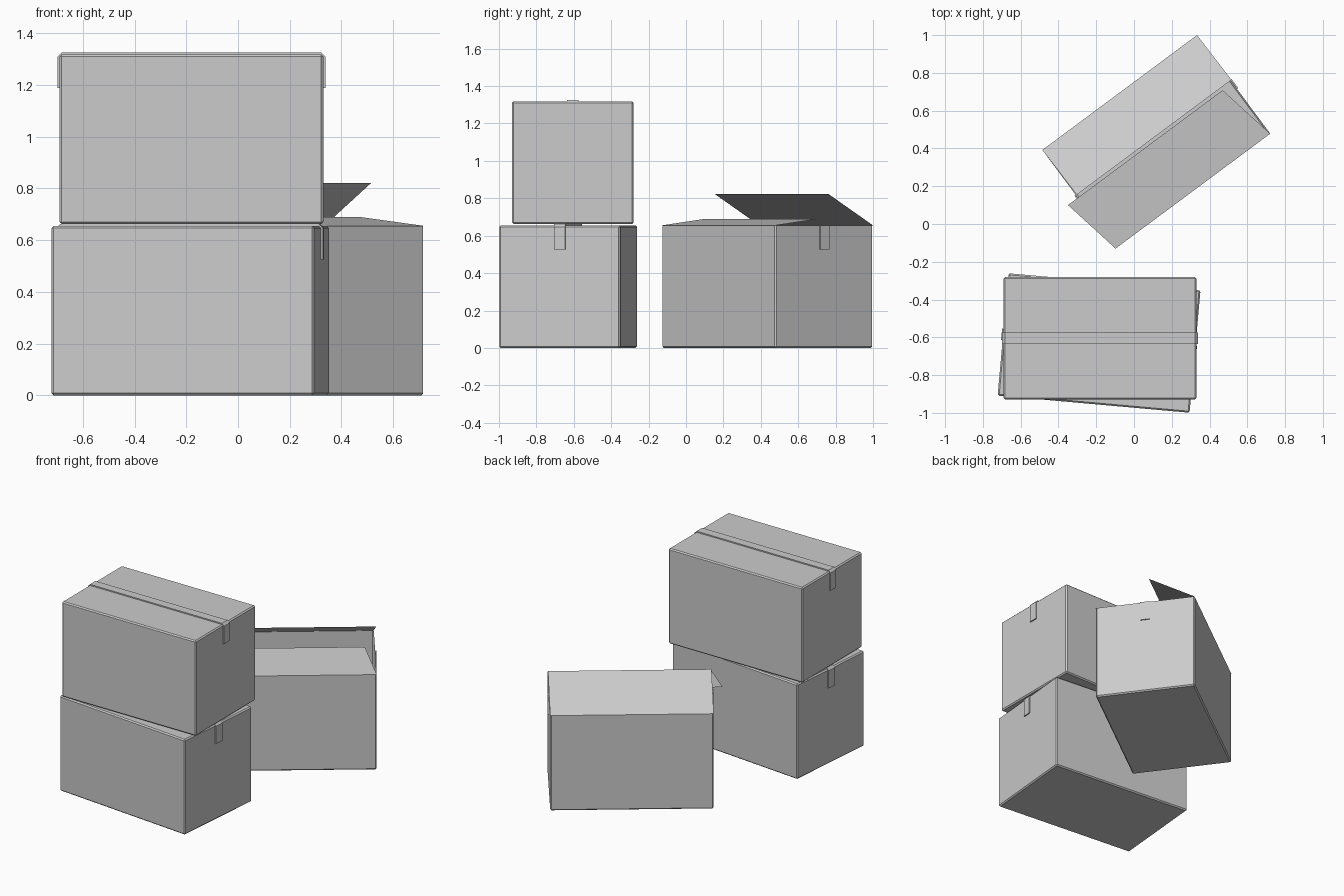
import bpy, bmesh
from math import radians
from mathutils import Matrix

if "Cube" in bpy.data.objects:
    bpy.data.objects.remove(bpy.data.objects["Cube"])

L, W, H = 1.02, 0.65, 0.655      # box length, width, height
T, TW, DROP = 0.008, 0.03, 0.13  # tape thickness, half width, overhang
BEV = 0.008


def finish(bm, name, place, normals=True):
    if normals:
        bmesh.ops.recalc_face_normals(bm, faces=bm.faces[:])
    me = bpy.data.meshes.new(name)
    bm.to_mesh(me)
    bm.free()
    ob = bpy.data.objects.new(name, me)
    bpy.context.collection.objects.link(ob)
    ob.matrix_world = place
    return ob


def placement(x, y, z, deg):
    return Matrix.Translation((x, y, z)) @ Matrix.Rotation(radians(deg), 4, 'Z')


def carton(name, place, opened=False):
    bm = bmesh.new()
    bmesh.ops.create_cube(bm, size=1, matrix=Matrix.Translation((0, 0, H / 2))
                          @ Matrix.Diagonal((L, W, H, 1)))
    edges = bm.edges[:]
    if opened:
        edges = [e for e in edges if min(v.co.z for v in e.verts) < H / 2]
    bmesh.ops.bevel(bm, geom=edges, offset=BEV, segments=1, affect='EDGES')
    bm.normal_update()
    if opened:
        top = [f for f in bm.faces if f.normal.z > 0.9]
        bmesh.ops.delete(bm, geom=top, context='FACES_ONLY')
    return finish(bm, name, place, not opened)


def strip(name, place, outline):
    # side profile in x/z, extruded across the tape width
    bm = bmesh.new()
    face = bm.faces.new([bm.verts.new((x, -TW, z)) for x, z in outline])
    new = bmesh.ops.extrude_face_region(bm, geom=[face])['geom']
    verts = [g for g in new if isinstance(g, bmesh.types.BMVert)]
    bmesh.ops.translate(bm, verts=verts, vec=(0, 2 * TW, 0))
    return finish(bm, name, place)


def flap(name, place, points):
    bm = bmesh.new()
    bm.faces.new([bm.verts.new(p) for p in points])
    return finish(bm, name, place, False)


# two stacked, taped cartons
a, b = L / 2, L / 2 + T
outer = [(b, H - DROP), (b, H - BEV), (a - BEV, H + T)]
inner = [(a, H - DROP), (a, H - BEV), (a - BEV, H)]


def mirror(side):
    return [(-x, z) for x, z in reversed(side)]


tape = outer + mirror(outer) + [(-x, z) for x, z in inner] + inner[::-1]
for label, place in (("lower", placement(-0.185, -0.63, 0, -5.1)),
                     ("upper", placement(-0.18, -0.605, H + T, 0))):
    carton(label + "_box", place)
    strip(label + "_box_tape", place, tape)

# opened carton with hollow inside
place = placement(0.118, 0.435, 0, 36.6)
carton("open_box", place, opened=True)

# long flaps: front one nearly closed and skewed, back one lifted
w = W / 2
flap("front_flap", place, [(-a, -w, H), (a, -w, H),
                           (a - 0.065, 0.01, H + 0.035), (-a - 0.065, 0.01, H + 0.035)])
flap("back_flap", place, [(a, w, H), (-a, w, H),
                          (-a + 0.005, 0.026, H + 0.167), (a + 0.005, 0.026, H + 0.167)])

# leftover tape tabs on both ends of the open carton
for side, s in (("left", -1), ("right", 1)):
    strip("open_box_tape_" + side, place,
          [(s * a, H - DROP), (s * b, H - DROP), (s * b, H), (s * a, H)])
